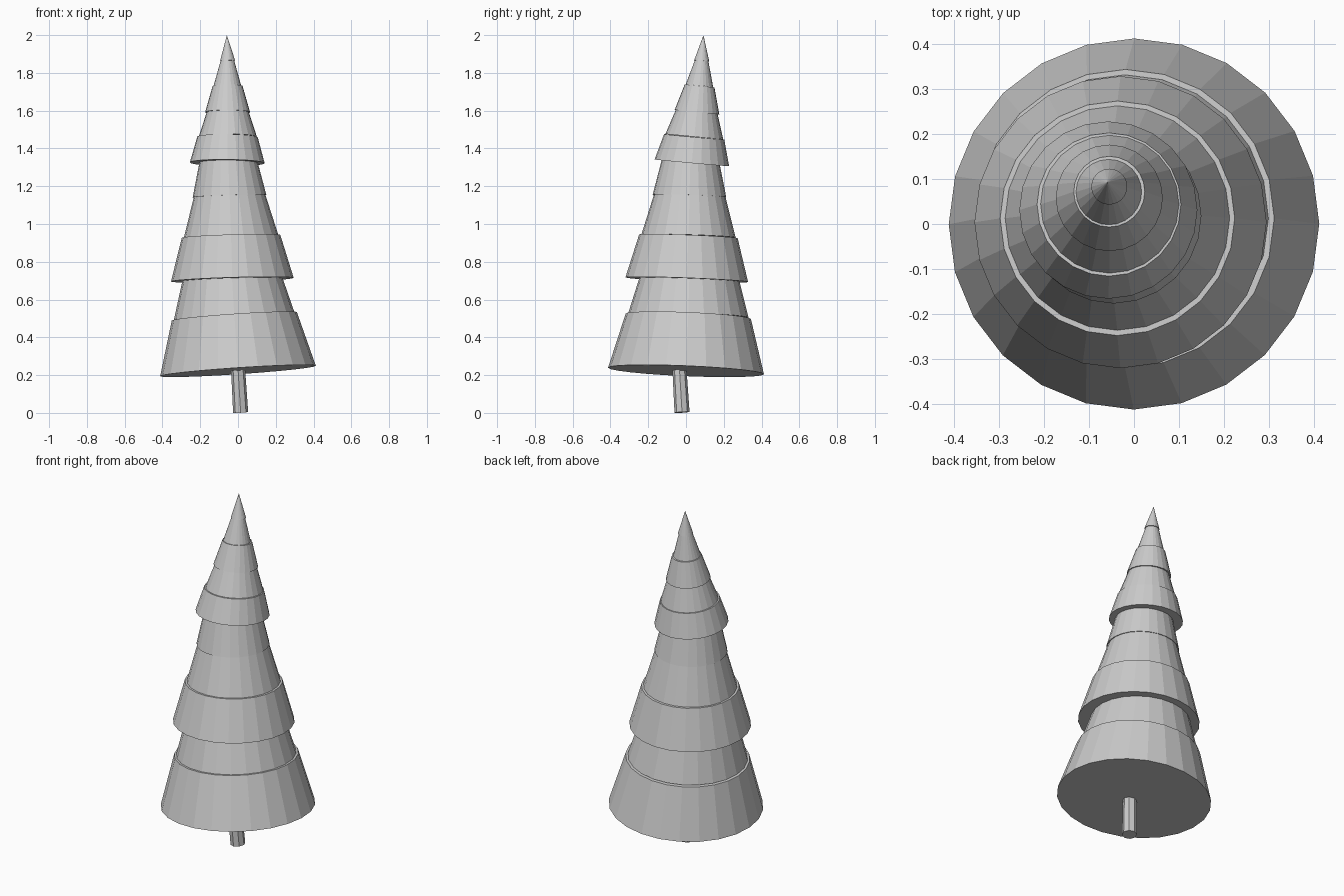
import bpy
from mathutils import Vector

cube = bpy.data.objects.get("Cube")
if cube:
    bpy.data.objects.remove(cube, do_unlink=True)

# One plain grey for the whole tree
grey = bpy.data.materials.new("light grey")
grey.use_nodes = True
grey.diffuse_color = (0.6, 0.6, 0.6, 1)
grey.node_tree.nodes["Principled BSDF"].inputs["Base Color"].default_value = (0.6, 0.6, 0.6, 1)


def leaning_cone(name, base, axis, height, r_low, r_high, sides):
    """Faceted cone section standing on base and leaning along axis."""
    axis = Vector(axis).normalized()
    bpy.ops.mesh.primitive_cone_add(vertices=sides, radius1=r_low, radius2=r_high, depth=height)
    obj = bpy.context.object
    obj.name = name
    obj.location = Vector(base) + axis * height / 2
    obj.rotation_mode = 'QUATERNION'
    obj.rotation_quaternion = Vector((0, 0, 1)).rotation_difference(axis)
    obj.data.materials.append(grey)
    return obj


# Foliage tiers: base centre, lean in x and y, height, lower and upper radius
tiers = [
    ((0, 0, 0.222), (-0.067, 0.042), 0.29, 0.413, 0.332),
    ((-0.02, 0.012, 0.512), (-0.06, 0.03), 0.22, 0.32, 0.258),
    ((-0.03, 0.004, 0.705), (-0.03, 0.038), 0.23, 0.325, 0.261),
    ((-0.037, 0.013, 0.935), (-0.035, 0.03), 0.23, 0.25, 0.185),
    ((-0.045, 0.018, 1.148), (-0.035, 0.03), 0.21, 0.195, 0.147),
    ((-0.057, 0.031, 1.324), (0.01, 0.09), 0.138, 0.198, 0.16),
    ((-0.054, 0.044, 1.462), (0, 0.095), 0.145, 0.154, 0.107),
    ((-0.055, 0.058, 1.592), (0, 0.1), 0.14, 0.119, 0.079),
    ((-0.056, 0.071, 1.732), (0, 0.09), 0.14, 0.073, 0.034),
    ((-0.055, 0.083, 1.864), (-0.03, 0.07), 0.136, 0.04, 0.0),
]
for i, (base, lean, height, r_low, r_high) in enumerate(tiers, 1):
    leaning_cone(f"foliage_tier_{i}", base, (*lean, 1), height, r_low, r_high, 24)

# Trunk, slightly crooked and running up into the lowest tier
trunk = leaning_cone("trunk", (0.014, -0.021, 0.003), (-0.06, -0.06, 1), 0.25, 0.04, 0.037, 8)
